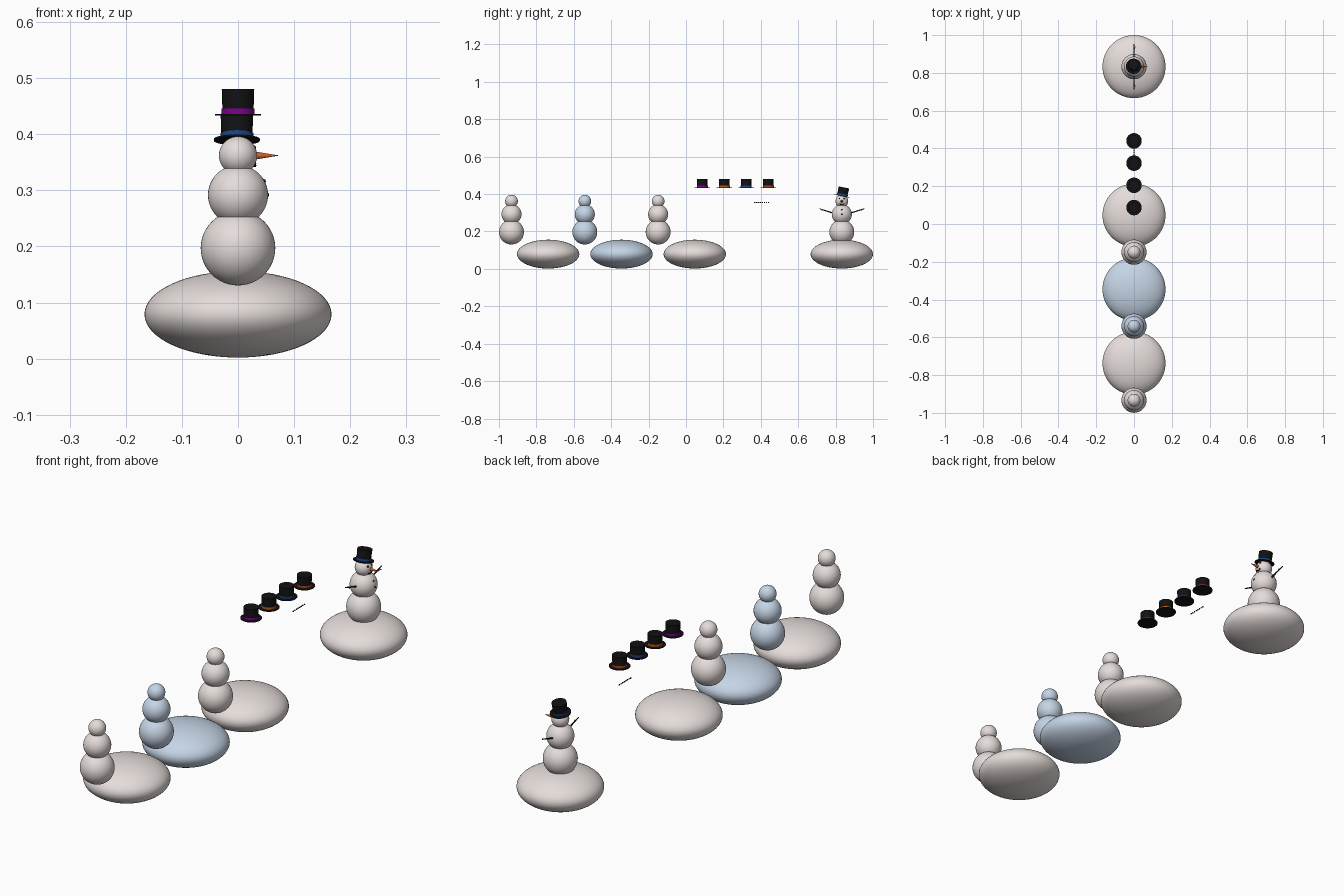
import bpy, math
from mathutils import Vector, Matrix

if "Cube" in bpy.data.objects:
    bpy.data.objects.remove(bpy.data.objects["Cube"])


def mat(name, rgb):
    m = bpy.data.materials.new(name)
    m.diffuse_color = (*rgb, 1)
    m.use_nodes = True
    m.node_tree.nodes["Principled BSDF"].inputs["Base Color"].default_value = m.diffuse_color
    return m


SNOW = mat("warm_snow", (0.78, 0.72, 0.70))
ICE = mat("blue_snow", (0.56, 0.66, 0.79))
BLACK = mat("black", (0.006, 0.006, 0.007))
PURPLE = mat("purple_band", (0.22, 0.0, 0.30))
ORANGE = mat("orange_band", (0.50, 0.12, 0.01))
BLUE = mat("blue_band", (0.01, 0.06, 0.25))
RED = mat("rust_band", (0.40, 0.06, 0.015))
CARROT = mat("carrot", (0.65, 0.12, 0.015))


def finish(name, material):
    o = bpy.context.object
    o.name = name
    o.data.materials.append(material)
    bpy.ops.object.shade_smooth_by_angle(angle=math.radians(40))
    return o


def ball(name, loc, scale, material, seg=48):
    bpy.ops.mesh.primitive_uv_sphere_add(segments=seg, ring_count=seg // 2, radius=1, location=loc)
    o = bpy.context.object
    o.scale = scale
    bpy.ops.object.transform_apply(location=False, rotation=False, scale=True)
    return finish(name, material)


def rod(name, a, b, r1, r2, material, seg=12):
    a, b = Vector(a), Vector(b)
    d = b - a
    bpy.ops.mesh.primitive_cone_add(vertices=seg, radius1=r1, radius2=r2, depth=d.length,
                                    location=(a + b) / 2, rotation=d.to_track_quat('Z', 'Y').to_euler())
    return finish(name, material)


def mound(y, material):
    ball("snow_mound", (0, y, 0.079), (0.1667, 0.1667, 0.077), material, 64)


def body(y, material):
    for name, z, r in (("lower_ball", 0.197, 0.0665), ("middle_ball", 0.2915, 0.0535),
                       ("head", 0.362, 0.034)):
        ball(name, (0, y, z), (r, r, r), material)


def hat(loc, band, tilt=0.0):
    loc = Vector(loc)
    up = Matrix.Rotation(tilt, 3, 'X') @ Vector((0, 0, 1))
    # name, bottom, top, bottom radius, top radius
    for name, z0, z1, r0, r1, m in (("hat_brim", -0.0015, 0.0015, 0.041, 0.041, BLACK),
                                    ("hat_crown", 0.001, 0.0465, 0.0275, 0.029, BLACK),
                                    ("hat_band", 0.0015, 0.0115, 0.0293, 0.0295, band)):
        rod(name, loc + up * z0, loc + up * z1, r0, r1, m, 40)


# Row of bare snowmen and mounds
for i, m in enumerate((SNOW, ICE, SNOW)):
    body(-0.933 + 0.392 * i, m)
    mound(-0.737 + 0.392 * i, m)

# Spare hats
for y, band in ((0.087, PURPLE), (0.205, ORANGE), (0.322, BLUE), (0.44, RED)):
    hat((0, y, 0.4345), band)

# Spare row of coal
for i in range(8):
    ball("spare_coal", (0, 0.367 + 0.0106 * i, 0.355), (0.0025, 0.004, 0.003), BLACK, 12)

# Finished snowman, facing +x
Y = 0.833
mound(Y, SNOW)
body(Y, SNOW)
hat((-0.002, Y + 0.002, 0.390), BLUE, -0.2)
rod("carrot_nose", (0.028, Y, 0.362), (0.071, Y, 0.362), 0.0075, 0.0005, CARROT, 24)
for s in (-1, 1):
    ball("eye", (0.0285, Y + s * 0.012, 0.376), (0.004, 0.004, 0.004), BLACK, 16)
    # Stick arm with a small twig
    rod("stick_arm", (0, Y + s * 0.045, 0.298), (0, Y + s * 0.12, 0.322), 0.0035, 0.0022, BLACK)
    rod("twig", (0, Y + s * 0.09, 0.312), (0.008, Y + s * 0.108, 0.314), 0.002, 0.001, BLACK)

# Mouth
for i in range(-2, 3):
    z = 0.344 + 0.0008 * i * i
    y = 0.0052 * i
    x = math.sqrt(0.034 ** 2 - y * y - (z - 0.362) ** 2)
    ball("mouth_coal", (x + 0.001, Y + y, z), (0.0028, 0.0028, 0.0028), BLACK, 12)

# Buttons
for z in (0.316, 0.292):
    x = math.sqrt(0.0535 ** 2 - (z - 0.2915) ** 2)
    ball("button", (x - 0.001, Y, z), (0.003, 0.004, 0.004), BLACK, 16)
